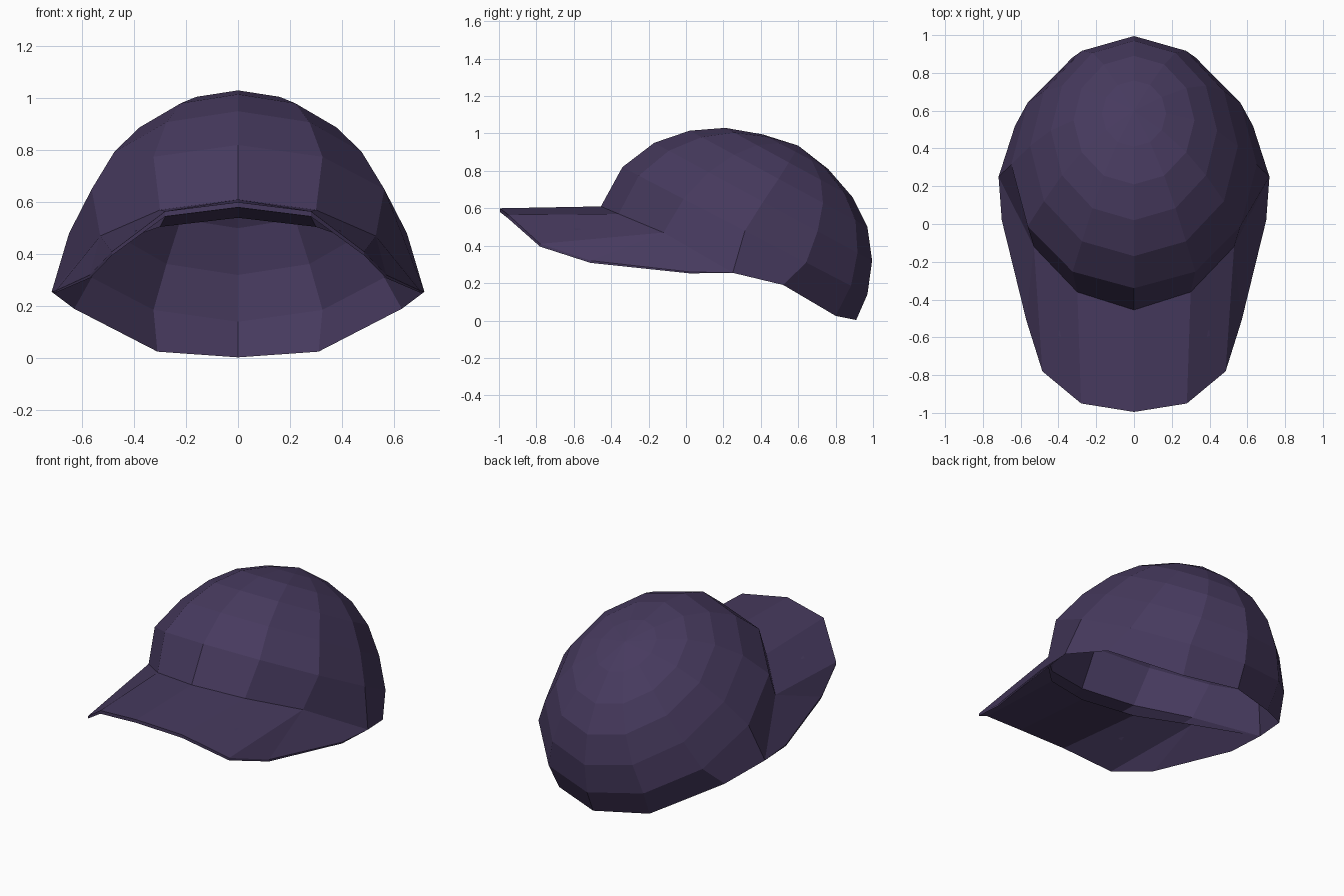
import bpy, bmesh, math
from mathutils import Vector

if "Cube" in bpy.data.objects:
    bpy.data.objects.remove(bpy.data.objects["Cube"])

fabric = bpy.data.materials.new("dark purple fabric")
fabric.diffuse_color = (0.062, 0.042, 0.112, 1)
fabric.use_nodes = True
fabric.node_tree.nodes["Principled BSDF"].inputs["Base Color"].default_value = fabric.diffuse_color


def finish(name, bm):
    bmesh.ops.remove_doubles(bm, verts=bm.verts, dist=0.0005)
    bmesh.ops.recalc_face_normals(bm, faces=bm.faces)
    mesh = bpy.data.meshes.new(name)
    bm.to_mesh(mesh)
    bm.free()
    mesh.materials.append(fabric)
    obj = bpy.data.objects.new(name, mesh)
    bpy.context.collection.objects.link(obj)
    return obj


# Rim of the crown, right half, front to back
rim = [(0, -.455, .61), (.30, -.36, .57), (.53, -.12, .47), (.717, .25, .255),
       (.63, .52, .19), (.31, .80, .025), (0, .91, .003)]

# Tilted rings of the crown: front (y, z), back (y, z), half width
rings = [((.41, .995), (.76, .81), .17), ((.21, 1.03), (.89, .66), .32),
         ((.02, 1.015), (.97, .50), .44), ((-.17, .95), (.995, .32), .55),
         ((-.34, .82), (.97, .14), .65)]


def ring_points(front, back, width):
    f, b = Vector((0, *front)), Vector((0, *back))
    mid, half = (f + b) / 2, (f - b) / 2
    pts = []
    for i in range(12):
        a = i * math.pi / 6
        pts.append(mid + half * math.cos(a) + Vector((width * math.sin(a), 0, 0)))
    return pts


# Crown: twelve-sided open dome
bm = bmesh.new()
loops = [ring_points(*r) for r in rings]
loops.append([Vector(p) for p in rim] + [Vector((-x, y, z)) for x, y, z in rim[5:0:-1]])
loops = [[bm.verts.new(p) for p in loop] for loop in loops]
pole = bm.verts.new((0, .60, .935))
for i in range(12):
    j = (i + 1) % 12
    bm.faces.new((pole, loops[0][i], loops[0][j]))
    for a, b in zip(loops, loops[1:]):
        bm.faces.new((a[i], b[i], b[j], a[j]))
finish("crown", bm)

# Bill: curved wedge between the front rim and an outer edge, right half mirrored
outer = [(0, -.995, .60), (.28, -.95, .565), (.485, -.78, .41),
         (.57, -.51, .32), (.70, .02, .26)]
inner = [rim[0], rim[1], rim[2], rim[2], rim[3]]
edge_drop = [.02, .02, .015, .012, .008]
root_drop = [.07, .065, .045, .045, 0]


def lowered(points, drops):
    return [(x, y, z - d) for (x, y, z), d in zip(points, drops)]


bm = bmesh.new()
rows = [inner, outer, lowered(outer, edge_drop), lowered(inner, root_drop)]
for side in (1, -1):
    grid = [[bm.verts.new((x * side, y, z)) for x, y, z in row] for row in rows]
    for a, b in zip(grid, grid[1:]):
        for i in range(4):
            bm.faces.new((a[i], b[i], b[i + 1], a[i + 1]))
    # closing sliver at the temple
    bm.faces.new((grid[0][4], grid[1][4], grid[2][4]))
finish("bill", bm)
